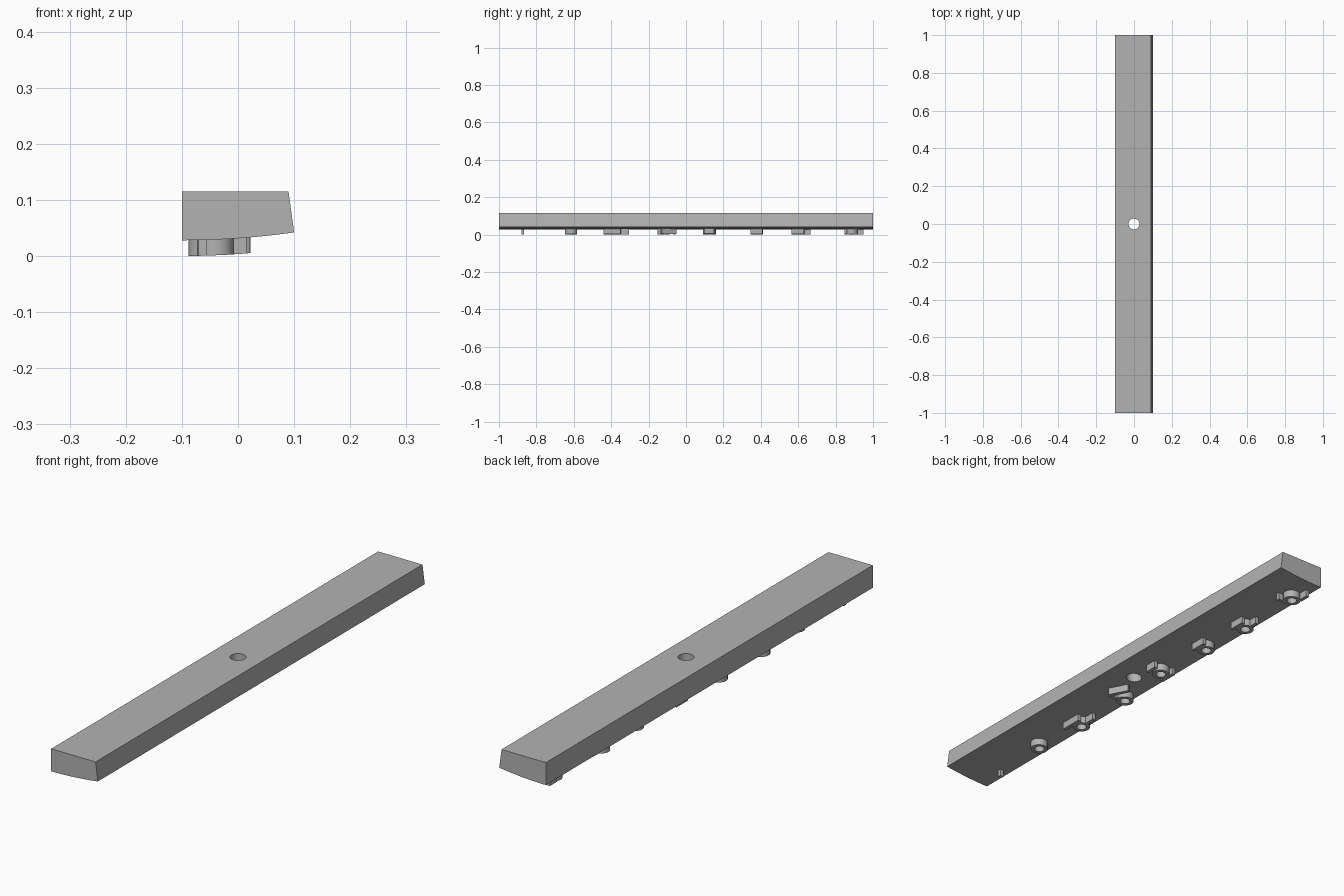
import bpy, bmesh, math
from mathutils import Vector

cube = bpy.data.objects.get("Cube")
if cube:
    bpy.data.objects.remove(cube)

grey = bpy.data.materials.new("plain_grey")
grey.use_nodes = True
grey.diffuse_color = (0.45, 0.45, 0.45, 1)
grey.node_tree.nodes["Principled BSDF"].inputs["Base Color"].default_value = grey.diffuse_color

RELIEF = 0.028


def underside(x):
    """Height of the curved lower surface."""
    return 0.028 + 0.014 * ((x + 0.1) / 0.2) ** 2


def make_object(name, bm):
    bmesh.ops.recalc_face_normals(bm, faces=bm.faces)
    mesh = bpy.data.meshes.new(name)
    bm.to_mesh(mesh)
    bm.free()
    mesh.materials.append(grey)
    obj = bpy.data.objects.new(name, mesh)
    bpy.context.collection.objects.link(obj)
    return obj


def smooth(obj):
    bpy.ops.object.select_all(action='DESELECT')
    obj.select_set(True)
    bpy.context.view_layer.objects.active = obj
    bpy.ops.object.shade_smooth_by_angle(angle=math.radians(30))


# Long bar: slanted side, curved underside
bm = bmesh.new()
steps = 16
profile = [(-0.1, 0.115), (0.09, 0.115)]
for i in range(steps + 1):
    x = 0.1 - 0.2 * i / steps
    profile.append((x, underside(x)))
end = bm.faces.new([bm.verts.new((x, -1, z)) for x, z in profile])
grown = bmesh.ops.extrude_face_region(bm, geom=[end])["geom"]
bmesh.ops.translate(bm, vec=(0, 2, 0), verts=[v for v in grown if isinstance(v, bmesh.types.BMVert)])
bar = make_object("long_bar", bm)

# Round hole through the middle
bm = bmesh.new()
bmesh.ops.create_cone(bm, cap_ends=True, segments=40, radius1=0.029, radius2=0.029, depth=0.4)
cutter = make_object("hole_cutter", bm)
cutter.hide_render = True
cutter.hide_set(True)
cut = bar.modifiers.new("hole", 'BOOLEAN')
cut.object = cutter
cut.solver = 'EXACT'
bpy.context.view_layer.objects.active = bar
bar.select_set(True)
bpy.ops.object.modifier_apply(modifier=cut.name)
bpy.data.objects.remove(cutter)
smooth(bar)


# Raised ridges that follow the underside
def add_prism(bm, quad):
    low = [bm.verts.new((x, y, underside(x) - RELIEF)) for x, y in quad]
    high = [bm.verts.new((x, y, underside(x) + 0.003)) for x, y in quad]
    bm.faces.new(low)
    bm.faces.new(high[::-1])
    for i in range(4):
        j = (i + 1) % 4
        bm.faces.new((low[j], low[i], high[i], high[j]))


def add_ridge(bm, start, stop, width=0.014):
    a, b = Vector(start), Vector(stop)
    along = (b - a).normalized()
    side = Vector((-along.y, along.x)) * width / 2
    add_prism(bm, [a - side, b - side, b + side, a + side])


def add_ring(bm, centre, outer=0.033, inner=0.019, sides=20):
    rings = []
    for radius, drop in ((outer, -RELIEF), (inner, -RELIEF), (inner, 0.003), (outer, 0.003)):
        loop = []
        for i in range(sides):
            t = math.tau * i / sides
            x = centre[0] + radius * math.cos(t)
            loop.append(bm.verts.new((x, centre[1] + radius * math.sin(t), underside(x) + drop)))
        rings.append(loop)
    for k in range(4):
        p, q = rings[k], rings[(k + 1) % 4]
        for i in range(sides):
            j = (i + 1) % sides
            bm.faces.new((p[i], p[j], q[j], q[i]))


# Each marker: ring centre, then straight ridges
markers = [
    ((-0.04, -0.615), []),
    ((-0.055, -0.38), [((-0.055, -0.35), (-0.055, -0.305)), ((-0.02, -0.44), (-0.02, -0.35))]),
    ((-0.055, -0.12), [((0.015, -0.13), (-0.02, -0.055)), ((-0.03, -0.13), (0.015, -0.13))]),
    ((-0.03, 0.125), [((-0.065, 0.09), (-0.065, 0.16)), ((0.015, 0.1), (0.015, 0.15))]),
    ((-0.045, 0.378), [((-0.01, 0.345), (-0.01, 0.41))]),
    ((-0.055, 0.6), [((-0.06, 0.63), (-0.06, 0.665)), ((-0.02, 0.565), (-0.02, 0.63))]),
    ((-0.05, 0.885), [((-0.075, 0.905), (-0.075, 0.95)), ((-0.005, 0.855), (-0.045, 0.855))]),
]
for number, (centre, ridges) in enumerate(markers, 1):
    bm = bmesh.new()
    add_ring(bm, centre)
    for start, stop in ridges:
        add_ridge(bm, start, stop)
    smooth(make_object(f"underside_marker_{number}", bm))

# Small stud near the front end
bm = bmesh.new()
add_ridge(bm, (-0.07, -0.872), (-0.055, -0.872))
make_object("underside_stud", bm)
